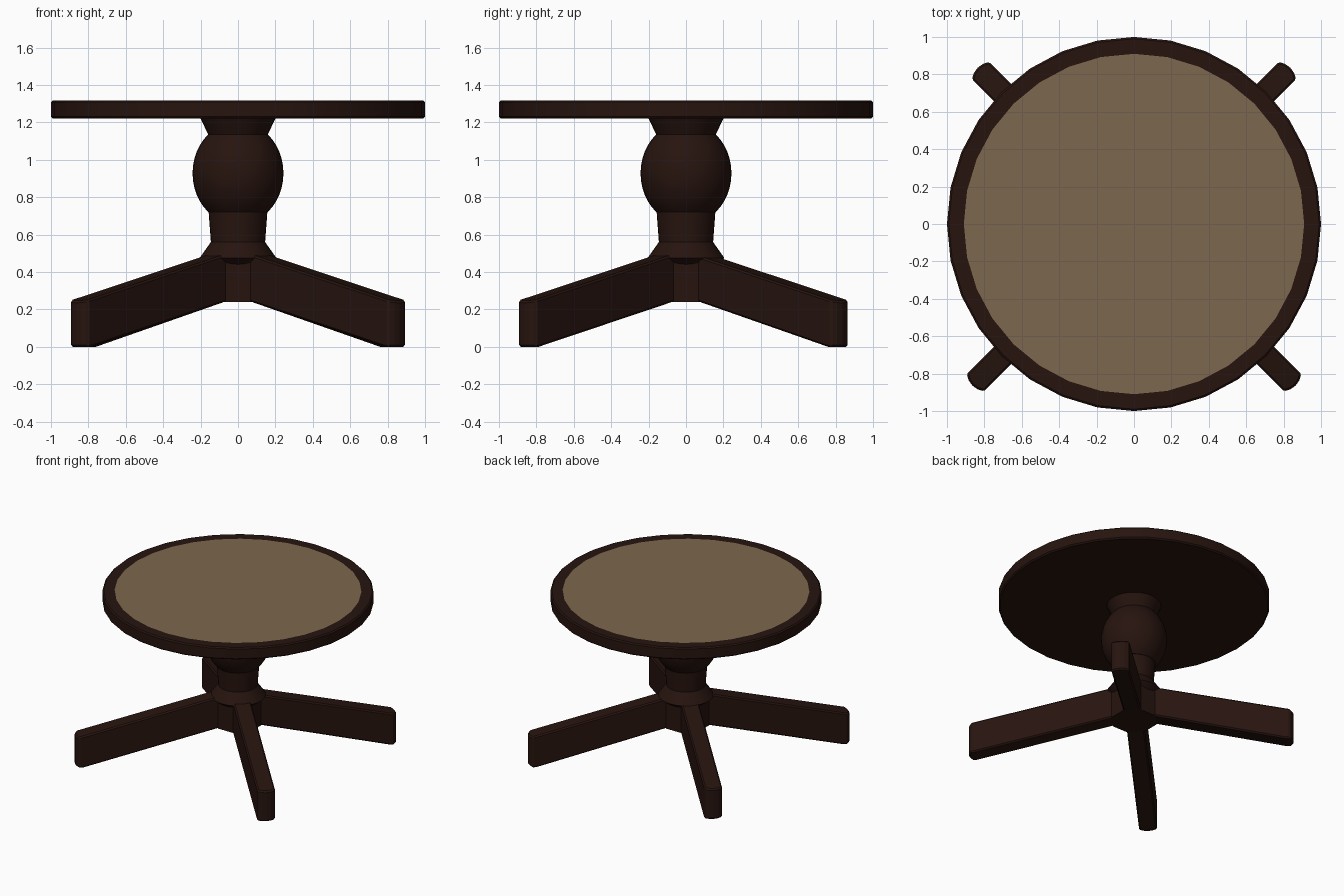
import bpy, bmesh
from math import sin, cos, pi, radians, sqrt

if "Cube" in bpy.data.objects:
    bpy.data.objects.remove(bpy.data.objects["Cube"])


def material(name, rgb):
    m = bpy.data.materials.new(name)
    m.diffuse_color = (*rgb, 1)
    m.use_nodes = True
    m.node_tree.nodes["Principled BSDF"].inputs["Base Color"].default_value = m.diffuse_color
    return m


WOOD = material("dark_wood", (0.020, 0.007, 0.0045))
TAN = material("tan_inlay", (0.20, 0.135, 0.075))


def finish(name, bm, mat, smooth=None):
    bmesh.ops.remove_doubles(bm, verts=bm.verts, dist=1e-5)
    bmesh.ops.recalc_face_normals(bm, faces=bm.faces)
    me = bpy.data.meshes.new(name)
    bm.to_mesh(me)
    bm.free()
    me.materials.append(mat)
    ob = bpy.data.objects.new(name, me)
    bpy.context.collection.objects.link(ob)
    if smooth:
        bpy.ops.object.select_all(action='DESELECT')
        ob.select_set(True)
        bpy.context.view_layer.objects.active = ob
        bpy.ops.object.shade_smooth_by_angle(angle=radians(smooth))
    return ob


def lathe(name, profile, mat, sides=32, phase=0.0, smooth=None):
    bm = bmesh.new()
    rings = [[bm.verts.new((r * cos(phase + 2 * pi * i / sides),
                            r * sin(phase + 2 * pi * i / sides), z))
              for i in range(sides)] for r, z in profile]
    for a, b in zip(rings, rings[1:]):
        for i in range(sides):
            j = (i + 1) % sides
            bm.faces.new((a[i], a[j], b[j], b[i]))
    # close the first ring with a flat cap
    bm.faces.new(rings[0][::-1])
    return finish(name, bm, mat, smooth)


# table top: dark rimmed disc with a flush tan inlay
lathe("table_top", [(0.99, 1.22), (1.0, 1.23), (1.0, 1.308),
                    (0.99, 1.317), (0.91, 1.317)], WOOD, smooth=25)
bm = bmesh.new()
bmesh.ops.create_circle(bm, cap_ends=True, segments=32, radius=0.91)
for v in bm.verts:
    v.co.z = 1.317
inlay = finish("top_inlay", bm, TAN)

# turned column: foot flare, neck, bulb and collar
bulb = []
for k in range(13):
    t = radians(-49 + 98 * k / 12)
    bulb.append((0.243 * cos(t), 0.928 + 0.275 * sin(t)))
lathe("column", [(0.16, 0.44), (0.205, 0.475), (0.145, 0.56), (0.157, 0.72)]
      + bulb + [(0.20, 1.22)], WOOD, smooth=30)

# octagonal hub where the legs meet
lathe("hub", [(0.174, 0.24), (0.174, 0.45), (0.15, 0.48)], WOOD,
      sides=8, phase=pi / 8)


# leg: sloping beam with a curved outer end, footprint swept between two slopes
def leg(name, angle, reach):
    w = 0.066
    outline = [(0.08, -w), (reach - 0.03, -w)]
    outline += [(reach + 0.022 * (1 - (y / w) ** 2), y)
                for y in (-w, -w / 2, 0, w / 2, w)]
    outline += [(reach - 0.03, w), (0.08, w)]
    bm = bmesh.new()
    ca, sa = cos(angle), sin(angle)

    def ring(height):
        return [bm.verts.new((s * ca - y * sa, s * sa + y * ca, height(s)))
                for s, y in outline]

    foot = reach - 0.03
    low = ring(lambda s: max(0.0, 0.24 * (foot - s) / (foot - 0.16)))
    high = ring(lambda s: 0.25 + 0.235 * (reach - s))
    n = len(outline)
    for i in range(n):
        j = (i + 1) % n
        bm.faces.new((low[i], low[j], high[j], high[i]))
    for r in (low, high):
        bm.faces.new((r[0], r[1], r[-2], r[-1]))
        bm.faces.new(r[1:-1])
    ob = finish(name, bm, WOOD)
    mod = ob.modifiers.new("edge_softening", 'BEVEL')
    mod.width = 0.01
    mod.segments = 1
    mod.limit_method = 'ANGLE'
    mod.angle_limit = radians(50)


leg("front_left_leg", radians(225), 1.20)
leg("front_right_leg", radians(315), 1.20)
leg("back_left_leg", radians(135), 1.16)
leg("back_right_leg", radians(45), 1.16)
